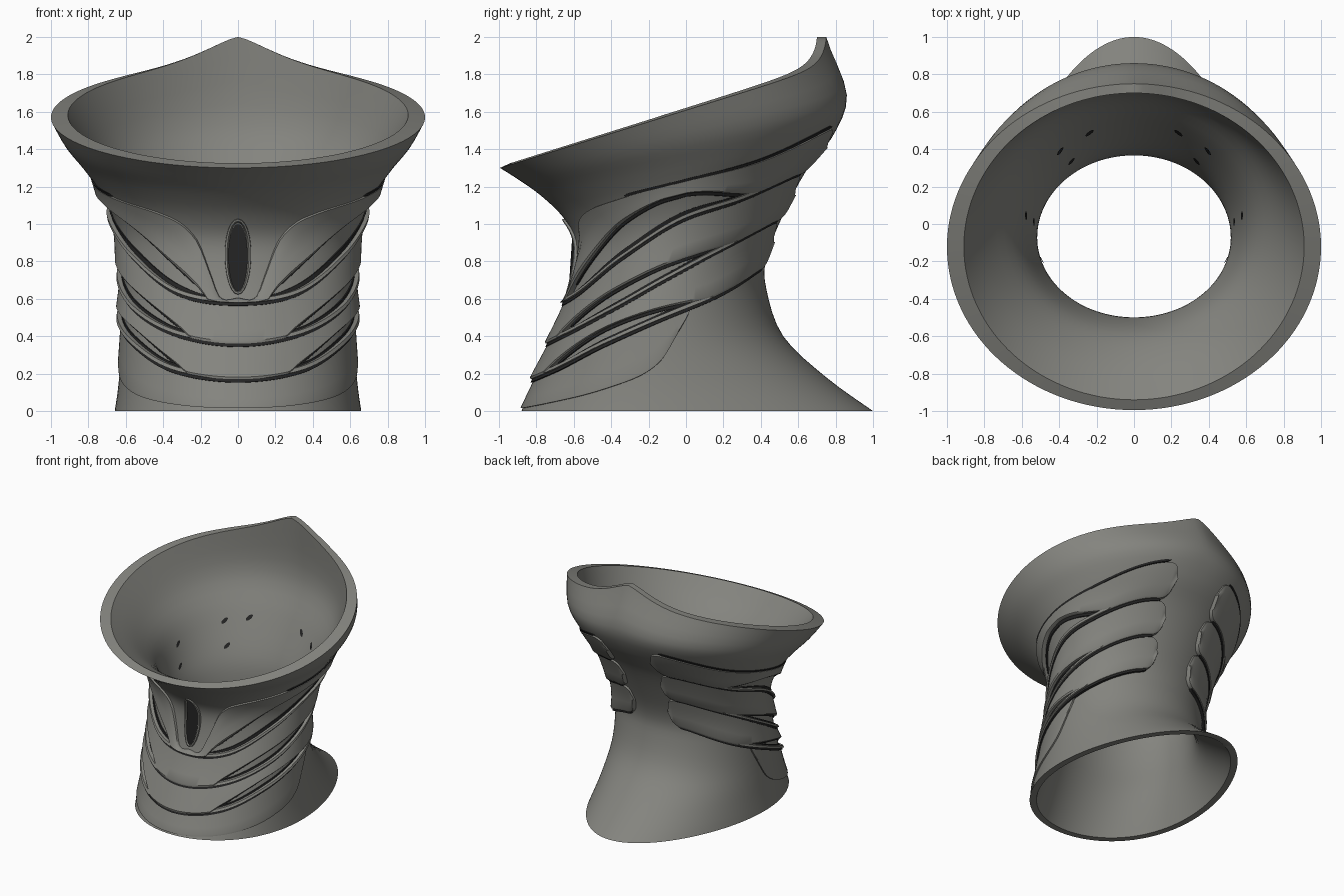
import bpy, bmesh, math

if "Cube" in bpy.data.objects:
    bpy.data.objects.remove(bpy.data.objects["Cube"])

def material(name, rgb):
    m = bpy.data.materials.new(name)
    m.diffuse_color = (*rgb, 1)
    m.use_nodes = True
    m.node_tree.nodes["Principled BSDF"].inputs["Base Color"].default_value = m.diffuse_color
    return m

GREY = material("warm grey", (0.23, 0.23, 0.21))
DARK = material("dark slit", (0.018, 0.018, 0.018))

# Rings: front y, front z, back y, back z, half width, egg taper
OUTER = [(-.88, 0, 1.0, 0, .65, .17), (-.82, .13, .75, .18, .635, .10),
         (-.74, .32, .52, .40, .622, .03), (-.655, .53, .43, .65, .615, 0),
         (-.60, .74, .43, .82, .62, 0), (-.59, .91, .52, 1.05, .65, 0),
         (-.66, 1.04, .64, 1.28, .725, 0), (-.78, 1.155, .78, 1.46, .825, .02),
         (-.90, 1.24, .86, 1.64, .925, .04), (-.995, 1.30, .75, 1.84, 1.0, 0)]
INNER = [(-.94, 1.325, .70, 1.84, .91, 0), (-.75, 1.22, .70, 1.52, .77, 0),
         (-.59, 1.06, .56, 1.25, .63, 0), (-.51, .85, .41, .95, .55, 0),
         (-.505, .70, .37, .76, .518, 0), (-.56, .50, .38, .60, .53, 0),
         (-.66, .30, .47, .37, .56, .03), (-.83, 0, .94, 0, .60, .17)]

def spline(rows, t):
    n = len(rows) - 1
    i = min(max(int(t), 0), n - 1)
    u = t - i
    p = [rows[min(max(i + k, 0), n)] for k in (-1, 0, 1, 2)]
    return [b + .5 * u * (c - a + u * (2*a - 5*b + 4*c - d + u * (3*(b - c) + d - a)))
            for a, b, c, d in zip(*p)]

def surf(rows, deg, t):
    """Point on a wall; deg runs from the front centre round to the back."""
    fy, fz, by, bz, hw, k = spline(rows, t)
    s, c = math.sin(math.radians(deg)), math.cos(math.radians(deg))
    x = hw * s * (1 + k * c)
    y = (fy + by) / 2 - (by - fy) / 2 * c
    z = fz + (bz - fz) * (1 - c) / 2
    if c < 0:   # pointed peak at the back of the rim
        w = max(0, t / 9 * 4 - 3) if rows is OUTER else max(0, 1 - t / 1.5)
        z += .16 * w * w * math.exp(-(abs(x) / .27) ** 1.4)
    return x, y, z

def at_height(rows, deg, z, off):
    """Point on a wall at a given height, pushed outward by off."""
    lo, hi = 0, len(rows) - 1
    up = rows is OUTER
    for _ in range(15):
        mid = (lo + hi) / 2
        if (surf(rows, deg, mid)[2] < z) == up:
            lo = mid
        else:
            hi = mid
    x, y, _ = surf(rows, deg, lo)
    a = math.radians(deg)
    return x + off * math.sin(a), y - off * math.cos(a), z

def make(name, verts, faces, mat, angle=40):
    me = bpy.data.meshes.new(name)
    me.from_pydata(verts, [], faces)
    bm = bmesh.new()
    bm.from_mesh(me)
    bmesh.ops.remove_doubles(bm, verts=bm.verts, dist=1e-5)
    bmesh.ops.recalc_face_normals(bm, faces=bm.faces)
    bm.to_mesh(me)
    bm.free()
    me.materials.append(mat)
    ob = bpy.data.objects.new(name, me)
    bpy.context.collection.objects.link(ob)
    bpy.ops.object.select_all(action='DESELECT')
    ob.select_set(True)
    bpy.context.view_layer.objects.active = ob
    bpy.ops.object.shade_smooth_by_angle(angle=math.radians(angle))
    return ob

def grid_faces(rows, cols, wrap_r=False, wrap_c=False):
    return [(r * cols + c, r * cols + (c + 1) % cols,
             (r + 1) % rows * cols + (c + 1) % cols, (r + 1) % rows * cols + c)
            for r in range(rows if wrap_r else rows - 1)
            for c in range(cols if wrap_c else cols - 1)]

# Hollow flared body: outer wall, rim lip, inner wall, foot edge
N, SUB = 128, 4
verts, count = [], 0
for rows in (OUTER, INNER):
    for j in range((len(rows) - 1) * SUB + 1):
        verts += [surf(rows, 360 * i / N, j / SUB) for i in range(N)]
        count += 1
make("body", verts, grid_faces(count, N, True, True), GREY)

# Band edge heights against angle from the front
ANG = (0, 30, 60, 90, 120, 150, 166)
E1 = (.58, .63, .82, 1.02, 1.13, 1.25, 1.28)
E2 = (.36, .41, .54, .71, .87, 1.0, 1.03)
E3 = (.17, .22, .36, .50, .62, .74, .78)
TOP_ANG = (0, 9, 14, 20, 30, 60, 90, 120, 150, 166)
E0 = (.605, .61, .75, .93, 1.04, 1.14, 1.23, 1.33, 1.48, 1.54)
LOW_ANG = (0, 30, 60, 85, 105)
E4 = (.015, .04, .12, .26, .54)

def edge(angles, heights):
    def f(deg):
        d = min(abs(deg), angles[-1] - 1e-6)
        i = max(k for k in range(len(angles)) if angles[k] <= d)
        def slope(k):
            a, b = max(k - 1, 0), min(k + 1, len(angles) - 1)
            return 0 if k == 0 else (heights[b] - heights[a]) / (angles[b] - angles[a])
        h = angles[i + 1] - angles[i]
        u = (d - angles[i]) / h
        return ((2*u**3 - 3*u*u + 1) * heights[i] + (u**3 - 2*u*u + u) * h * slope(i)
                + (3*u*u - 2*u**3) * heights[i + 1] + (u**3 - u*u) * h * slope(i + 1))
    return f

def lens(deg, a, b, amp):
    u = (abs(deg) - a) / (b - a)
    return amp * math.sin(math.pi * u ** .7) if 0 < u < 1 else 0

def strip(name, low, high, a, b, o_low, o_high, mat, ends):
    """Raised strip between two edge curves with rounded ends."""
    prof = [(0, -.015), (0, o_low * .8), (.06, o_low), (.35, o_low * .7 + o_high * .3),
            (.7, o_low * .3 + o_high * .7), (.95, o_high), (1, -.015)]
    n = max(24, int((b - a) / 1.7))
    verts = []
    for s, off in prof:
        for i in range(n + 1):
            d = a + (b - a) * i / n
            e = max(0, 1 - min(d - a, b - d) / ends)
            w = math.sqrt(max(0, 1 - e ** 3))
            l, h = low(d), max(high(d), low(d) + .012)
            z = (l + h) / 2 + (s - .5) * (h - l) * w
            verts.append(at_height(OUTER, d, z, off))
    make(name, verts, grid_faces(len(prof), n + 1), mat, 35)

e0, e1, e2, e3 = edge(TOP_ANG, E0), edge(ANG, E1), edge(ANG, E2), edge(ANG, E3)
e4 = edge(LOW_ANG, E4)
# Wrapped bands: lower edge, upper edge, leaf gap start, end and height
for name, lo, hi, a, b, amp in (("upper_band", e1, e0, 15, 128, .2),
                                ("middle_band", e2, e1, 24, 125, .11),
                                ("lower_band", e3, e2, 24, 115, .09)):
    lifted = lambda d: min(lo(d) + lens(d, a, b, amp), max(hi(d) - .07, lo(d)))
    strip(name, lifted, hi, -166, 166, .036, .016, GREY, 9)
    # Thin raised lip, dark slit and dark upper seam along each leaf gap
    for side, s in (("right", 1), ("left", -1)):
        span = sorted((s * (a - 2), s * (b + 2)))
        strip(f"{name}_lip_{side}", lo, lambda d: lo(d) + .022, *span, .034, .03, GREY, 4)
        strip(f"{name}_slit_{side}", lambda d: lo(d) + .02,
              lambda d: lo(d) + .02 + .17 * lens(d, a, b, amp), *span, .007, .007, DARK, 4)
        span = sorted((s * (a + 6), s * (b - 4)))
        strip(f"{name}_leaf_seam_{side}", lambda d: lifted(d) - .018,
              lambda d: lifted(d) + .004, *span, .009, .009, DARK, 4)
strip("base_panel", e4, e3, -104, 104, .014, .01, GREY, 6)

# Shadowed seam under every band and over the upper one
for name, f in (("upper", e1), ("middle", e2), ("lower", e3)):
    strip(f"{name}_seam", lambda d: f(d) - .018, lambda d: f(d) + .004,
          -160, 160, .021, .021, DARK, 4)
for side, a, b in (("right", 62, 160), ("left", -160, -62)):
    strip(f"top_seam_{side}", lambda d: e0(d) - .006, lambda d: e0(d) + .012,
          a, b, .012, .009, DARK, 4)

def oval(rows, deg, z, w, h, off, tilt=0, n=24):
    pts = []
    for i in range(n):
        q = 2 * math.pi * i / n
        u, v = w * math.cos(q), h * math.sin(q)
        pts.append(at_height(rows, deg + u * math.cos(tilt) - v * 60 * math.sin(tilt),
                             z + v * math.cos(tilt) + u / 60 * math.sin(tilt), off))
    return pts

# Front keyhole slot with a raised rim
rings = [oval(OUTER, 0, .825, w, h, o) for w, h, o in
         ((6.6, .205, -.01), (6.2, .20, .014), (5.2, .19, .018), (4.3, .18, -.01))]
make("slot_rim", sum(rings, []), grid_faces(4, 24, False, True), GREY)
make("slot", oval(OUTER, 0, .82, 4.6, .18, .007), [tuple(range(24))], DARK)

# Small vent slits on the inner wall
for k, (deg, z) in enumerate(((157, 1.2), (139, 1.17), (143, 1.0), (98, 1.06),
                              (98, .9), (72, .78))):
    for s in (1, -1):
        make(f"vent_{k}_{'right' if s > 0 else 'left'}",
             oval(INNER, s * deg, z, 2.6, .016, -.008, s * .4, 12),
             [tuple(range(12))], DARK)
